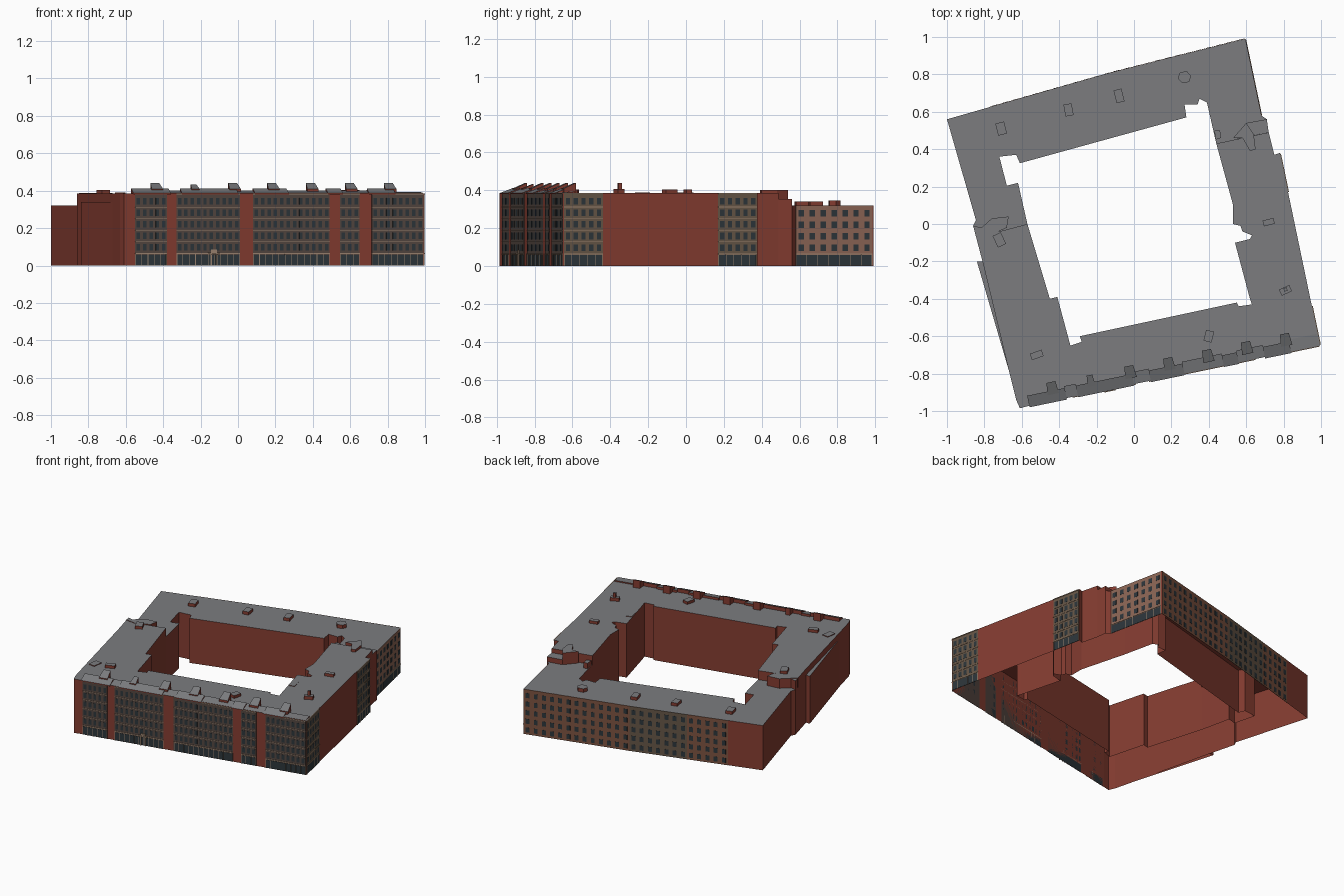
import bpy, bmesh, math
from mathutils import Vector
from mathutils.geometry import tessellate_polygon

if "Cube" in bpy.data.objects:
    bpy.data.objects.remove(bpy.data.objects["Cube"])


def mat(name, r, g, b):
    m = bpy.data.materials.new(name)
    m.diffuse_color = (r, g, b, 1)
    m.use_nodes = True
    m.node_tree.nodes["Principled BSDF"].inputs["Base Color"].default_value = m.diffuse_color
    return m


RED = mat("red_wall", 0.23, 0.045, 0.03)
GREY = mat("grey_roof", 0.2, 0.203, 0.213)
BRICK = mat("light_brick", 0.26, 0.13, 0.09)
BROWN = mat("brown_brick", 0.20, 0.085, 0.05)
UMBER = mat("umber_stone", 0.13, 0.09, 0.06)
DARK = mat("dark_stone", 0.085, 0.06, 0.05)
GLASS = mat("window_glass", 0.025, 0.035, 0.042)
TRIM = mat("pale_trim", 0.33, 0.23, 0.16)


def finish(name, bm, mats):
    me = bpy.data.meshes.new(name)
    bm.to_mesh(me)
    bm.free()
    for m in mats:
        me.materials.append(m)
    ob = bpy.data.objects.new(name, me)
    bpy.context.collection.objects.link(ob)
    return ob


def cap(bm, pts, z, up, mi):
    """Flat cap over a concave outline."""
    v = [bm.verts.new((*p, z)) for p in pts]
    for t in tessellate_polygon([[Vector((*p, 0)) for p in pts]]):
        a, b, c = (v[i].co for i in t)
        s = (b - a).cross(c - a).z
        if abs(s) < 1e-9:
            continue
        order = t if (s > 0) == up else t[::-1]
        bm.faces.new([v[i] for i in order]).material_index = mi


def prism(name, pts, z0, z1, step_edges=(), step_z=0, ceiling=False):
    """Red walls, grey roof, open below; step_edges start at step_z."""
    area = sum(a[0] * b[1] - b[0] * a[1] for a, b in zip(pts, pts[1:] + pts[:1]))
    bm = bmesh.new()
    n = len(pts)
    for i in range(n):
        a, b = pts[i], pts[(i + 1) % n]
        base = step_z if i in step_edges else z0
        if base >= z1:
            continue
        quad = [(*a, base), (*b, base), (*b, z1), (*a, z1)]
        bm.faces.new([bm.verts.new(p) for p in (quad if area > 0 else quad[::-1])])
    cap(bm, pts, z1, True, 1)
    if ceiling:
        cap(bm, pts, z1 - 0.004, False, 0)
    bmesh.ops.remove_doubles(bm, verts=bm.verts, dist=0.0005)
    return finish(name, bm, [RED, GREY])


class Wall:
    """Adds boxes along a wall line p to q, depth measured outwards."""
    def __init__(self, p, q):
        self.p, self.bm = Vector(p), bmesh.new()
        d = Vector(q) - self.p
        self.len = d.length
        self.d = d.normalized()
        self.n = Vector((self.d.y, -self.d.x))

    def box(self, u0, u1, z0, z1, depth, mi):
        v = []
        for z in (z0, z1):
            for u, k in ((u0, 0), (u1, 0), (u1, depth), (u0, depth)):
                c = self.p + self.d * u + self.n * k
                v.append(self.bm.verts.new((c.x, c.y, z)))
        for f in ((0, 4, 5, 1), (1, 5, 6, 2), (2, 6, 7, 3), (3, 7, 4, 0), (4, 7, 6, 5), (0, 1, 2, 3)):
            self.bm.faces.new([v[i] for i in f]).material_index = mi


def facade(name, p, q, cols, height, stone, floors, ground=0.065, bands=True):
    w = Wall(p, q)
    L, step = w.len, w.len / cols
    w.box(0, L, 0, height, 0.002, 0)
    fh = (height - ground - 0.012) / floors
    # ground floor bays with pale piers
    if ground:
        w.box(0.004, L - 0.004, 0.002, ground - 0.008, 0.003, 1)
        for i in range(0, cols + 1):
            u = min(max(i * step, 0.003), L - 0.003)
            w.box(u - 0.0015, u + 0.0015, 0, ground, 0.004, 2)
        w.box(0, L, ground - 0.003, ground + 0.002, 0.005, 2)
    # upper windows and floor bands
    for r in range(floors):
        z = ground + r * fh
        if bands and r:
            w.box(0, L, z - 0.001, z + 0.002, 0.0045, 2)
        for c in range(cols):
            u = (c + 0.5) * step
            hw = step * (0.27 if bands else 0.24)
            w.box(u - hw, u + hw, z + fh * 0.24, z + fh * 0.8, 0.003, 1)
    if bands:
        w.box(0, L, height - 0.005, height, 0.005, 2)
    bmesh.ops.recalc_face_normals(w.bm, faces=w.bm.faces)
    finish(name, w.bm, [stone, GLASS, TRIM])


# main U-shaped block: outer line clockwise, then courtyard line
HI, LO = 0.385, 0.32
main = [(0.72, 0.49), (0.75, 0.37), (0.78, 0.38), (0.995, -0.65), (-0.56, -0.972),
        (-0.61, -0.985), (-0.63, -0.94), (-0.67, -0.78), (-0.81, -0.2), (-0.86, -0.01),
        (-0.72, -0.04), (-0.57, 0.0), (-0.45, -0.4), (-0.41, -0.39), (-0.34, -0.65),
        (-0.28, -0.63), (-0.29, -0.6), (0.55, -0.42), (0.56, -0.44), (0.63, -0.43),
        (0.62, -0.4), (0.54, -0.1), (0.62, -0.08), (0.63, -0.06), (0.58, -0.04),
        (0.57, -0.01), (0.53, 0.0), (0.53, 0.1), (0.44, 0.43)]
prism("main_block", main, 0, HI, (9, 10, 28), LO, True)

# lower back block
back = [(0.72, 0.49), (0.44, 0.43), (0.39, 0.65), (0.35, 0.67), (0.34, 0.64), (0.27, 0.64),
        (0.28, 0.57), (-0.61, 0.325), (-0.63, 0.37), (-0.72, 0.36), (-0.68, 0.205),
        (-0.62, 0.22), (-0.57, 0.0), (-0.72, -0.04), (-0.86, -0.01), (-0.845, 0.02),
        (-1.0, 0.56), (-0.12, 0.81), (0.595, 0.99), (0.68, 0.58), (0.71, 0.56)]
prism("back_block", back, 0, LO, (0, 12, 13), LO, True)

# side strip and roof steps
prism("left_side_strip", [(-0.67, -0.78), (-0.84, -0.2), (-0.81, -0.2)], 0, 0.34)
prism("right_roof_step", [(0.72, 0.49), (0.71, 0.56), (0.6, 0.54), (0.55, 0.455)], LO, 0.355)
prism("right_roof_head", [(0.53, 0.46), (0.6, 0.54), (0.64, 0.48), (0.65, 0.4), (0.62, 0.39), (0.58, 0.46)], LO, 0.403)
prism("right_roof_box", [(0.43, 0.5), (0.46, 0.5), (0.465, 0.46), (0.435, 0.45)], LO, 0.36)
prism("left_roof_step", [(-0.85, -0.05), (-0.76, 0.03), (-0.67, 0.04), (-0.68, -0.02), (-0.77, -0.06)], LO, 0.388)

# small roof boxes: x, y, half width, half depth, base, top, turn
boxes = [(-0.71, 0.51, .024, .033, LO, .342, 14), (-0.35, 0.61, .022, .032, LO, .342, 10),
         (-0.08, 0.685, .022, .035, LO, .342, 14), (0.72, 0.01, .03, .016, HI, .405, 14),
         (0.81, -0.355, .03, .018, HI, .408, 25), (0.6, -0.23, .022, .035, HI, .388, 14),
         (-0.72, -0.085, .024, .034, HI, .405, 25), (-0.63, -0.715, .024, .035, HI, .39, -8),
         (-0.52, -0.7, .033, .018, HI, .405, 20), (0.4, -0.6, .022, .03, HI, .405, -14),
         (0.81, -0.35, .009, .009, HI, .44, 14)]
for i, (x, y, a, b, z0, z1, t) in enumerate(boxes):
    c, s = math.cos(math.radians(t)), math.sin(math.radians(t))
    prism(f"roof_box_{i + 1}", [(x + u * c - v * s, y + u * s + v * c)
                               for u, v in ((-a, -b), (a, -b), (a, b), (-a, b))], z0, z1)
prism("roof_hexagon", [(0.27 + 0.037 * math.cos(k * math.pi / 3 + 0.2),
                        0.785 + 0.034 * math.sin(k * math.pi / 3 + 0.2)) for k in range(6)], LO, 0.345)


# front roof wedges: sloped grey face, red back and ends
FD = Vector((1.555, 0.322)).normalized()
FN = Vector((-FD.y, FD.x))


def front(x, depth=0.0):
    p = Vector((x, -0.972 + (x + 0.56) * 0.322 / 1.555)) + FN * depth
    return p.x, p.y


def wedge(name, x0, x1, d0, d1, z0, z1, base, taper=0.0):
    bm = bmesh.new()
    a, b = front(x0, d0), front(x1, d0)
    c, d = front(x1 - taper, d1), front(x0 + taper, d1)
    lo = [bm.verts.new((*p, base)) for p in (a, b, c, d)]
    hi = [bm.verts.new((*p, z)) for p, z in ((a, z0), (b, z0), (c, z1), (d, z1))]
    bm.faces.new(hi).material_index = 1
    for i in range(4):
        j = (i + 1) % 4
        bm.faces.new((lo[i], lo[j], hi[j], hi[i]))
    finish(name, bm, [RED, GREY])


edges = [-0.56, -0.36, -0.3, 0.0, 0.09, 0.27, 0.48, 0.56, 0.7, 0.84, 0.99]
for i, (x0, x1) in enumerate(zip(edges, edges[1:])):
    k = i % 2
    wedge(f"front_roof_slope_{i + 1}", x0, x1, -0.008 + 0.008 * k, 0.055 + 0.01 * k,
          0.387, (0.411, 0.402)[k] if i < 9 else 0.393, HI - 0.004)
for i in range(7):
    x = -0.43 + i * 0.208
    big = 0 if i == 1 else 0.006
    wedge(f"front_dormer_{i + 1}", x - 0.018 - big, x + 0.024 + 2 * big, 0.035, 0.095 + big,
          0.41, 0.434 + big, HI, 0.006)

# front facades
for i, (x0, x1, n) in enumerate([(-0.55, -0.38, 5), (-0.33, 0.01, 10), (0.08, 0.49, 12),
                                 (0.545, 0.65, 3), (0.715, 0.992, 8)]):
    facade(f"front_facade_{i + 1}", front(x0), front(x1), n, HI, DARK, 5)

# entrance canopy with posts
w = Wall(front(-0.16), front(-0.1))
w.box(0, w.len, 0.062, 0.07, 0.012, 0)
w.box(0.015, w.len - 0.015, 0.07, 0.085, 0.008, 0)
for u in (0.012, w.len - 0.018):
    w.box(u, u + 0.006, 0, 0.062, 0.01, 0)
bmesh.ops.recalc_face_normals(w.bm, faces=w.bm.faces)
finish("entrance_canopy", w.bm, [TRIM])


# right side facades
def right(y):
    return 0.78 + (0.38 - y) * 0.215 / 1.03, y


facade("right_front_facade", right(-0.645), right(-0.44), 5, HI, UMBER, 5)
facade("right_middle_facade", right(0.17), right(0.375), 5, HI, UMBER, 5)
facade("right_back_facade", (0.68, 0.58), (0.595, 0.985), 7, LO, BRICK, 4, bands=False)

# back facades, leaving the left end plain
for nm, p, q, n, stone in (("right", (0.592, 0.99), (-0.12, 0.81), 13, BROWN),
                           ("middle", (-0.12, 0.81), (-0.5, 0.702), 7, UMBER),
                           ("left", (-0.5, 0.702), (-0.77, 0.625), 5, BROWN)):
    facade(f"back_facade_{nm}", p, q, n, LO, stone, 5, ground=0, bands=False)
